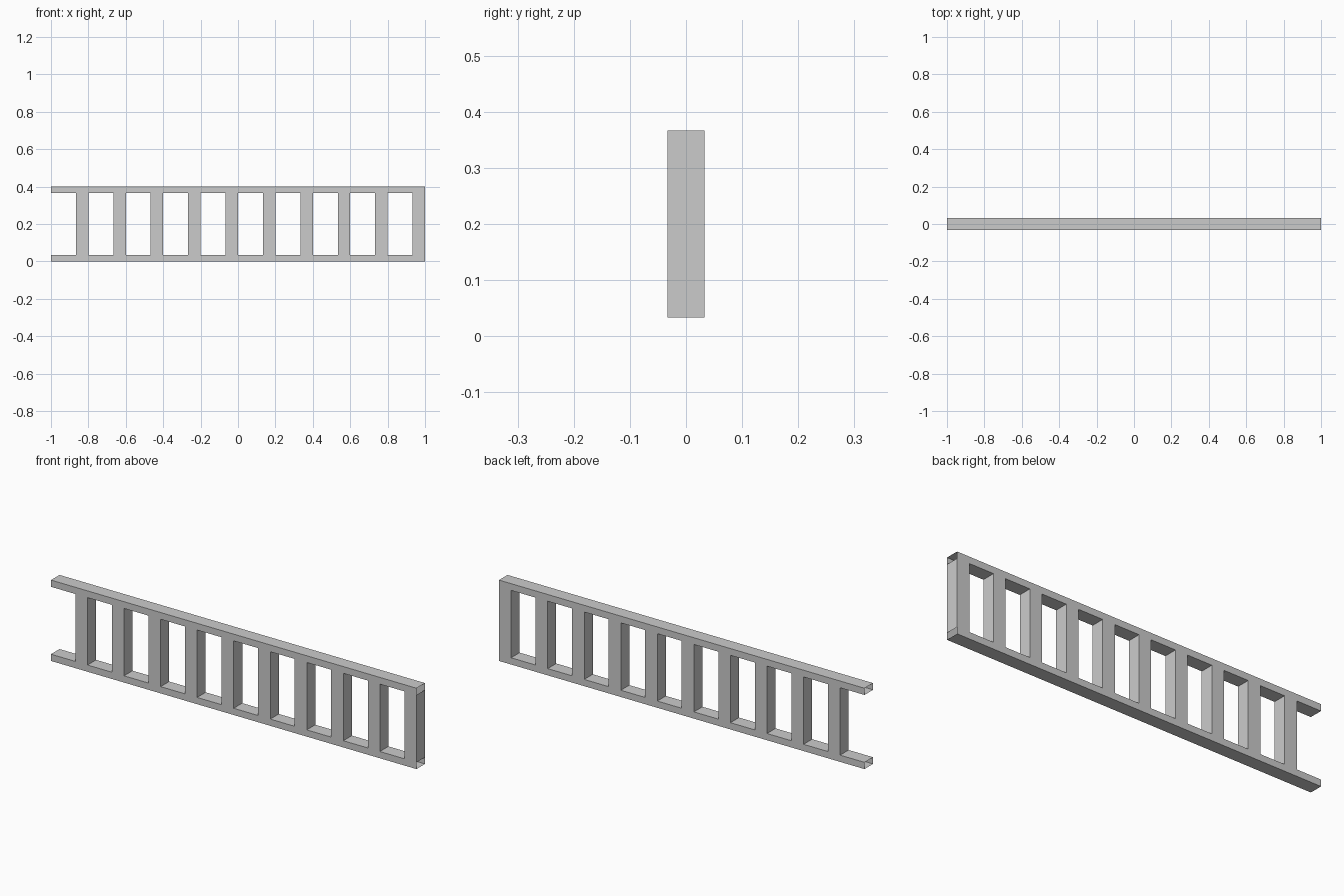
import bpy
import bmesh

if "Cube" in bpy.data.objects:
    bpy.data.objects.remove(bpy.data.objects["Cube"])

STEP = 0.2        # length of one repeating bay
T = 1 / 30        # rail thickness and half depth
H = 0.4           # overall height
RUNG = 2 * T      # rung width

# One bay: a C-shaped outline (two rails and a rung), seen from the front.
# The flag tells whether the edge starting at that point has a side wall;
# the rail ends stay open so the bays join into continuous hollow rails.
outline = [
    (0, 0, True), (STEP, 0, False), (STEP, T, True), (STEP, H - T, False),
    (STEP, H, True), (0, H, False), (0, H - T, True),
    (STEP - RUNG, H - T, True), (STEP - RUNG, T, True), (0, T, False),
]

bm = bmesh.new()
front = [bm.verts.new((x - 1, -T, z)) for x, z, _ in outline]
back = [bm.verts.new((x - 1, T, z)) for x, z, _ in outline]
bm.faces.new(front)
bm.faces.new(back[::-1])
for i, (_, _, walled) in enumerate(outline):
    j = (i + 1) % len(outline)
    if walled:
        bm.faces.new((front[j], front[i], back[i], back[j]))

mesh = bpy.data.meshes.new("ladder_rails_and_rungs")
bm.to_mesh(mesh)
bm.free()
ladder = bpy.data.objects.new("ladder_rails_and_rungs", mesh)
bpy.context.collection.objects.link(ladder)

# Repeat the bay along the ladder
array = ladder.modifiers.new("bays", 'ARRAY')
array.count = 10
array.use_relative_offset = False
array.use_constant_offset = True
array.constant_offset_displace = (STEP, 0, 0)
array.use_merge_vertices = True
array.merge_threshold = 0.001
